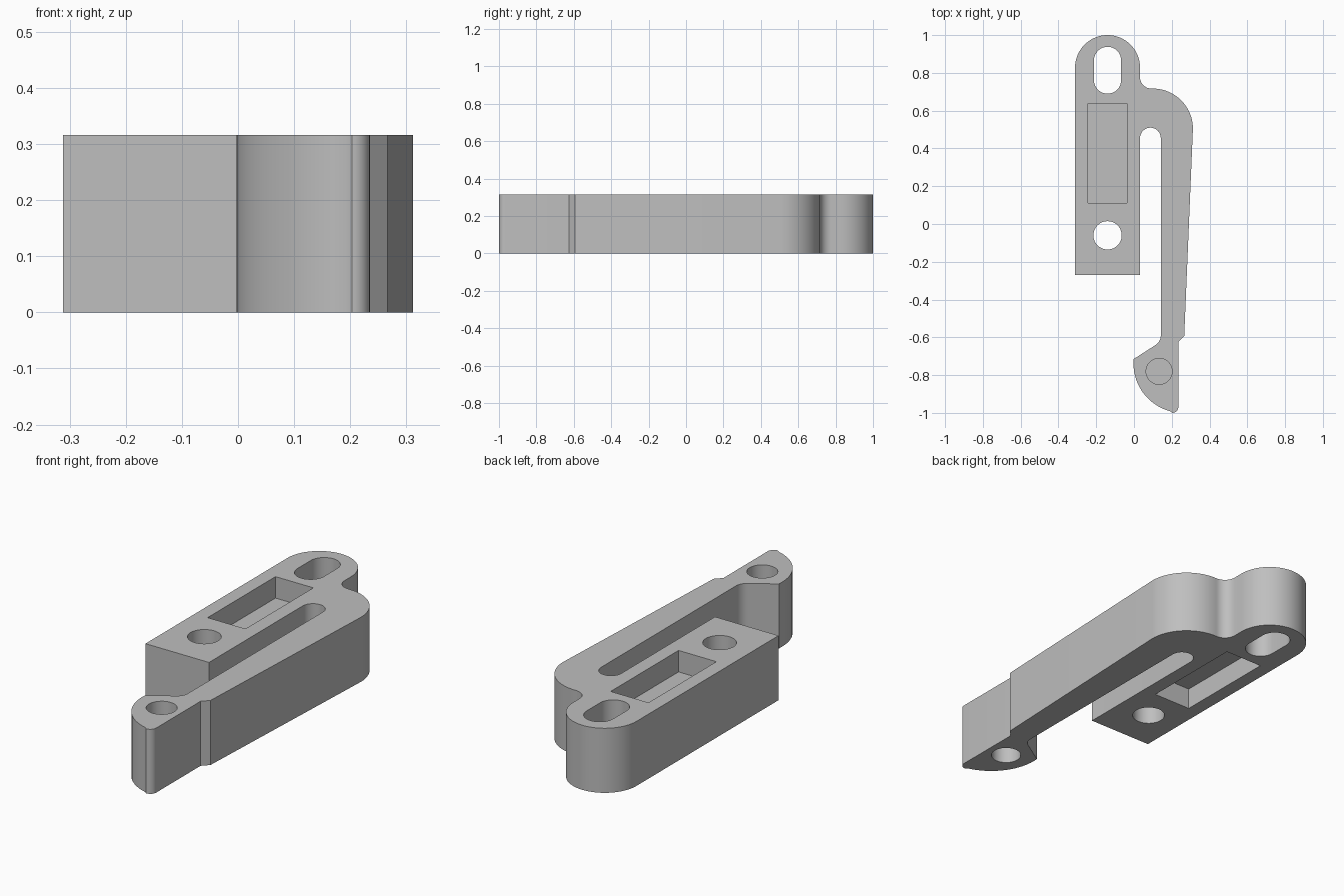
import bpy
import bmesh
from math import cos, sin, radians

HEIGHT = 0.316
POCKET = 0.105   # depth of the blind recesses, cut from both faces

if "Cube" in bpy.data.objects:
    bpy.data.objects.remove(bpy.data.objects["Cube"], do_unlink=True)

grey = bpy.data.materials.new("plain grey")
grey.use_nodes = True
colour = (0.52, 0.52, 0.52, 1)
grey.diffuse_color = colour
grey.node_tree.nodes["Principled BSDF"].inputs["Base Color"].default_value = colour


def arc(cx, cy, r, start, end, steps=16):
    angles = [radians(start + (end - start) * i / steps) for i in range(steps + 1)]
    return [(cx + r * cos(a), cy + r * sin(a)) for a in angles]


def prism(name, outline, z0, z1):
    """Closed solid between two heights from a 2D outline."""
    bm = bmesh.new()
    low = [bm.verts.new((x, y, z0)) for x, y in outline]
    high = [bm.verts.new((x, y, z1)) for x, y in outline]
    bm.faces.new(low[::-1])
    bm.faces.new(high)
    for i in range(len(outline)):
        bm.faces.new((low[i - 1], low[i], high[i], high[i - 1]))
    bmesh.ops.recalc_face_normals(bm, faces=bm.faces)
    mesh = bpy.data.meshes.new(name)
    bm.to_mesh(mesh)
    bm.free()
    mesh.materials.append(grey)
    obj = bpy.data.objects.new(name, mesh)
    bpy.context.collection.objects.link(obj)
    return obj


# Mounting bar, spring arm and hooked catch as one counter-clockwise profile
profile = (
    [(-0.312, -0.27), (0.032, -0.27)]
    + arc(0.087, 0.455, 0.055, 180, 0)            # top of the spring gap
    + arc(0.082, -0.59, 0.06, 0, -60, 8)          # inner fillet at the catch
    + arc(0.259, -0.738, 0.262, 175, 255)         # rounded catch face
    + arc(0.203, -0.968, 0.032, 270, 360, 8)      # catch tip
    + [(0.235, -0.625), (0.266, -0.593)]          # step on the outer side
    + arc(0.10, 0.505, 0.212, 0, 90, 20)          # shoulder
    + arc(0.092, 0.777, 0.06, 270, 180, 10)       # fillet into the bar
    + arc(-0.14, 0.828, 0.172, 0, 180, 32)        # rounded bar end
)
body = prism("latch_body", profile, 0, HEIGHT)

# Openings
slot = arc(-0.14, 0.866, 0.072, 0, 180) + arc(-0.14, 0.762, 0.072, 180, 360)
screw_hole = arc(-0.14, -0.06, 0.075, 0, 360, 40)[:-1]
pin_hole = arc(0.133, -0.78, 0.069, 0, 360, 40)[:-1]
window = [(-0.243, 0.112), (-0.038, 0.112), (-0.038, 0.637), (-0.243, 0.637)]

through = (-0.1, HEIGHT + 0.1)
lower = (-0.1, POCKET)
upper = (HEIGHT - POCKET, HEIGHT + 0.1)
cuts = [("slot", slot, through), ("screw_hole", screw_hole, through)]
for side, span in (("lower", lower), ("upper", upper)):
    cuts += [(side + "_pin_recess", pin_hole, span), (side + "_window", window, span)]

bpy.ops.object.select_all(action="DESELECT")
body.select_set(True)
bpy.context.view_layer.objects.active = body
for name, outline, (z0, z1) in cuts:
    cutter = prism(name + "_cutter", outline, z0, z1)
    cutter.hide_render = True
    mod = body.modifiers.new(name, "BOOLEAN")
    mod.operation = "DIFFERENCE"
    mod.solver = "EXACT"
    mod.object = cutter
    bpy.ops.object.modifier_apply(modifier=mod.name)
    bpy.data.objects.remove(cutter, do_unlink=True)

bpy.ops.object.shade_smooth_by_angle(angle=radians(25))
